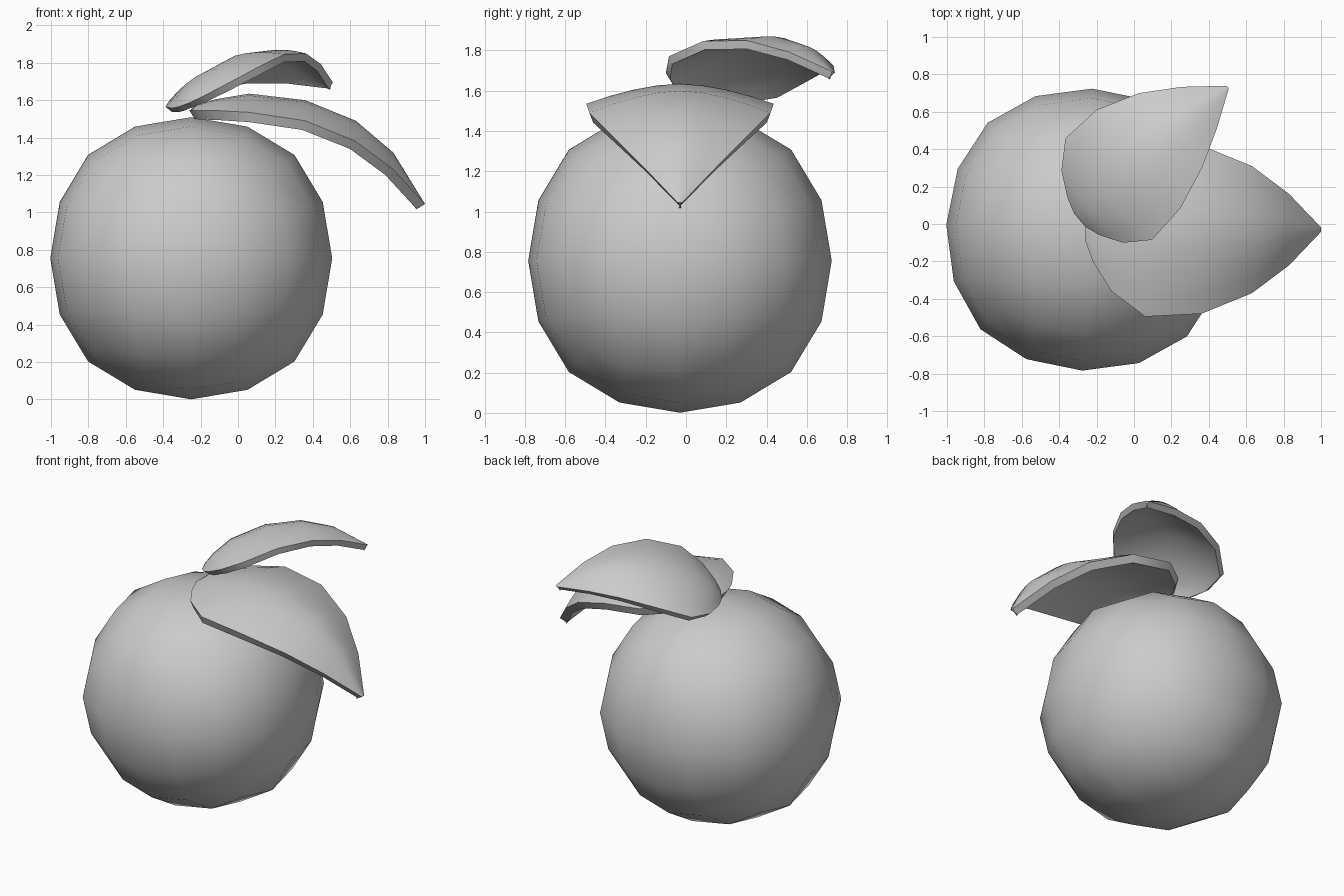
import bpy, math
from mathutils import Vector, Matrix

if "Cube" in bpy.data.objects:
    bpy.data.objects.remove(bpy.data.objects["Cube"])

# Round fruit body: subdivided cube, 16-sided when seen along an axis
bpy.ops.mesh.primitive_cube_add(size=1.717, location=(-0.25, -0.03, 0.755),
                                rotation=(0, 0, math.radians(-2)))
body = bpy.context.object
body.name = "fruit_body"
sub = body.modifiers.new("round", 'SUBSURF')
sub.levels = sub.render_levels = 2
sub.use_limit_surface = False
bpy.ops.object.modifier_apply(modifier=sub.name)
bpy.ops.object.shade_smooth()

# Leaf stations along its length: x, half width, centre height, edge drop
STATIONS = [(-0.26, 0.06, 1.545, 0.0), (-0.22, 0.17, 1.575, 0.03),
            (-0.12, 0.33, 1.605, 0.06), (0.06, 0.465, 1.635, 0.10),
            (0.36, 0.45, 1.60, 0.11), (0.63, 0.34, 1.49, 0.11),
            (0.83, 0.19, 1.32, 0.09), (1.0, 0.012, 1.045, 0.0)]
ACROSS = 8
BASE = Vector((-0.26, 0, 1.545))


def frame(along, side):
    """Columns: leaf length, leaf right side, leaf upper side."""
    u = Vector(along).normalized()
    v = Vector(side)
    v = (v - u * v.dot(u)).normalized()
    return Matrix((u, v, v.cross(u))).transposed()


HOME = frame((1.26, 0, -0.5), (0, -1, 0))


def leaf(name, base, along, side, scale):
    turn = frame(along, side) @ HOME.transposed()
    verts, faces = [], []
    for x, w, z, drop in STATIONS:
        for j in range(ACROSS + 1):
            t = 2 * j / ACROSS - 1
            p = Vector((x, w * t, z - drop * abs(t) ** 1.7))
            verts.append(Vector(base) + turn @ (p - BASE) * scale)
    n = ACROSS + 1
    for i in range(len(STATIONS) - 1):
        for j in range(ACROSS):
            a = i * n + j
            faces.append((a, a + n, a + n + 1, a + 1))
    me = bpy.data.meshes.new(name)
    me.from_pydata(verts, [], faces)
    ob = bpy.data.objects.new(name, me)
    bpy.context.collection.objects.link(ob)
    bpy.ops.object.select_all(action='DESELECT')
    ob.select_set(True)
    bpy.context.view_layer.objects.active = ob
    mod = ob.modifiers.new("thickness", 'SOLIDIFY')
    mod.thickness = 0.055 * scale
    mod.offset = -1
    bpy.ops.object.modifier_apply(modifier=mod.name)
    bpy.ops.object.shade_smooth_by_angle(angle=math.radians(40))
    return ob


# Large drooping leaf, and a smaller one raised and rolled above it
leaf("lower_leaf", (-0.26, -0.03, 1.545), (1.26, 0, -0.5), (0, -1, 0), 1.0)
leaf("upper_leaf", (-0.29, 0.02, 1.575), (0.80, 0.72, 0.12), (0.48, -0.48, 0.17), 0.79)
